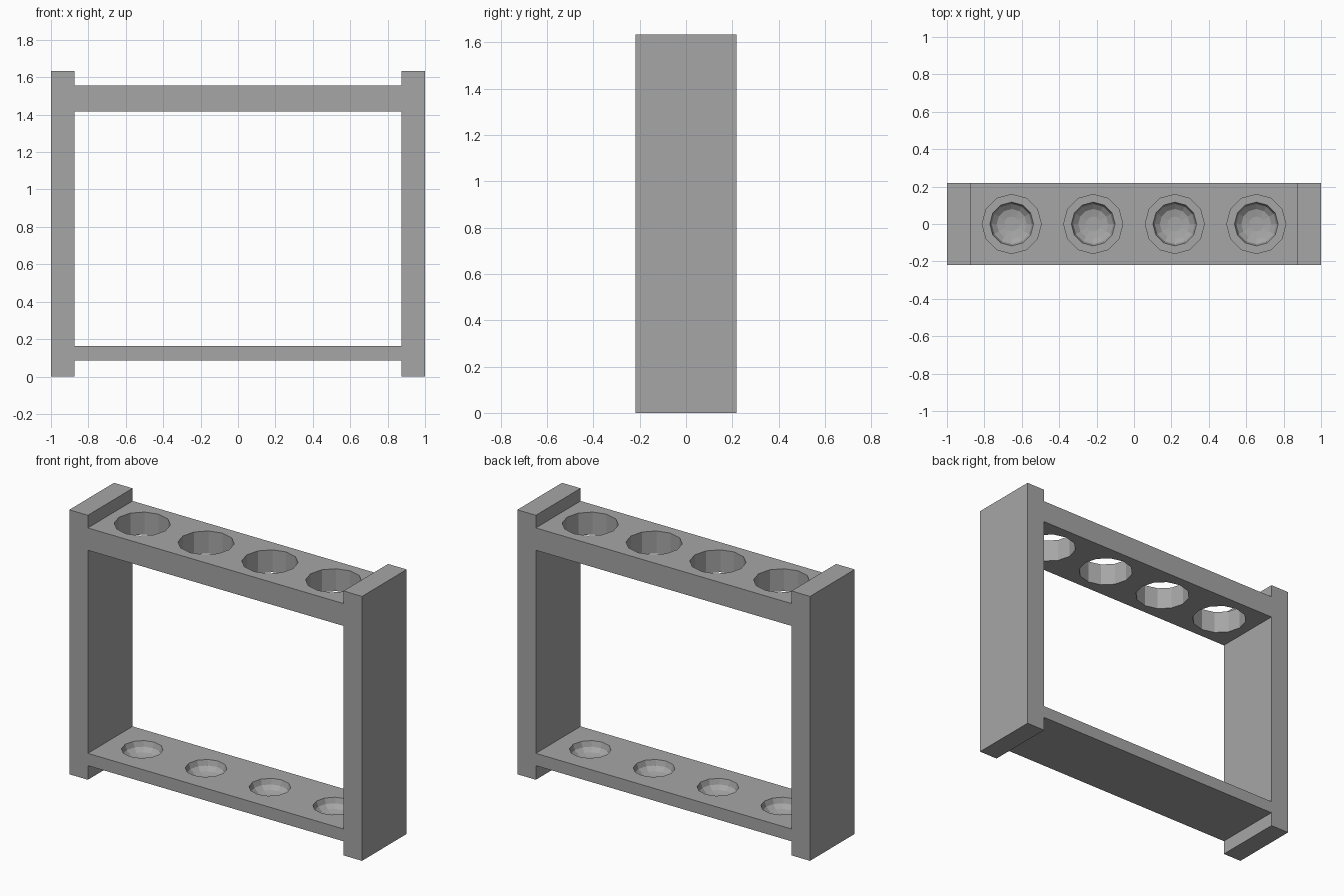
import bpy
import bmesh
import math

cube = bpy.data.objects.get("Cube")
if cube:
    bpy.data.objects.remove(cube, do_unlink=True)

GREY = (0.38, 0.38, 0.38, 1)
grey = bpy.data.materials.new("plain_grey")
grey.use_nodes = True
grey.diffuse_color = GREY
grey.node_tree.nodes["Principled BSDF"].inputs["Base Color"].default_value = GREY

DEPTH = 0.436
POST_IN = 0.873
HOLES = [(i - 1.5) * DEPTH for i in range(4)]
SIDES = 12


def add_object(name, bm):
    bmesh.ops.recalc_face_normals(bm, faces=bm.faces)
    mesh = bpy.data.meshes.new(name)
    bm.to_mesh(mesh)
    bm.free()
    mesh.materials.append(grey)
    obj = bpy.data.objects.new(name, mesh)
    bpy.context.collection.objects.link(obj)
    return obj


def plank(name, x0, x1, z0, z1):
    bm = bmesh.new()
    bmesh.ops.create_cube(bm, size=1)
    bmesh.ops.scale(bm, vec=(x1 - x0, DEPTH, z1 - z0), verts=bm.verts)
    bmesh.ops.translate(bm, vec=((x0 + x1) / 2, 0, (z0 + z1) / 2), verts=bm.verts)
    return add_object(name, bm)


def turned_cutters(name, profile):
    """One closed turned solid per tube position, from (radius, z) rings."""
    bm = bmesh.new()
    for x in HOLES:
        rings = []
        for r, z in profile:
            angles = [2 * math.pi * k / SIDES for k in range(SIDES)]
            rings.append([bm.verts.new((x + r * math.cos(a), r * math.sin(a), z))
                          for a in angles])
        bm.faces.new(rings[0])
        bm.faces.new(rings[-1])
        for low, high in zip(rings, rings[1:]):
            for k in range(SIDES):
                n = (k + 1) % SIDES
                bm.faces.new((low[k], low[n], high[n], high[k]))
    obj = add_object(name, bm)
    obj.hide_render = True
    return obj


def carve(target, cutter):
    mod = target.modifiers.new("tube_holes", 'BOOLEAN')
    mod.operation = 'DIFFERENCE'
    mod.solver = 'EXACT'
    mod.object = cutter
    bpy.context.view_layer.update()
    graph = bpy.context.evaluated_depsgraph_get()
    mesh = bpy.data.meshes.new_from_object(target.evaluated_get(graph))
    target.modifiers.clear()
    target.data = mesh
    bpy.data.objects.remove(cutter, do_unlink=True)


# End posts
plank("left_post", POST_IN, 1, 0, 1.633)
plank("right_post", -1, -POST_IN, 0, 1.633)

# Upper shelf with through holes
upper = plank("upper_shelf", -POST_IN, POST_IN, 1.417, 1.555)
carve(upper, turned_cutters("hole_cutter", [(0.158, 1.3), (0.158, 1.7)]))

# Lower shelf with shallow rounded seats
lower = plank("lower_shelf", -POST_IN, POST_IN, 0.087, 0.163)
seat = [(0.04, 0.1), (0.08, 0.108), (0.107, 0.13), (0.117, 0.163), (0.117, 0.2)]
carve(lower, turned_cutters("seat_cutter", seat))
